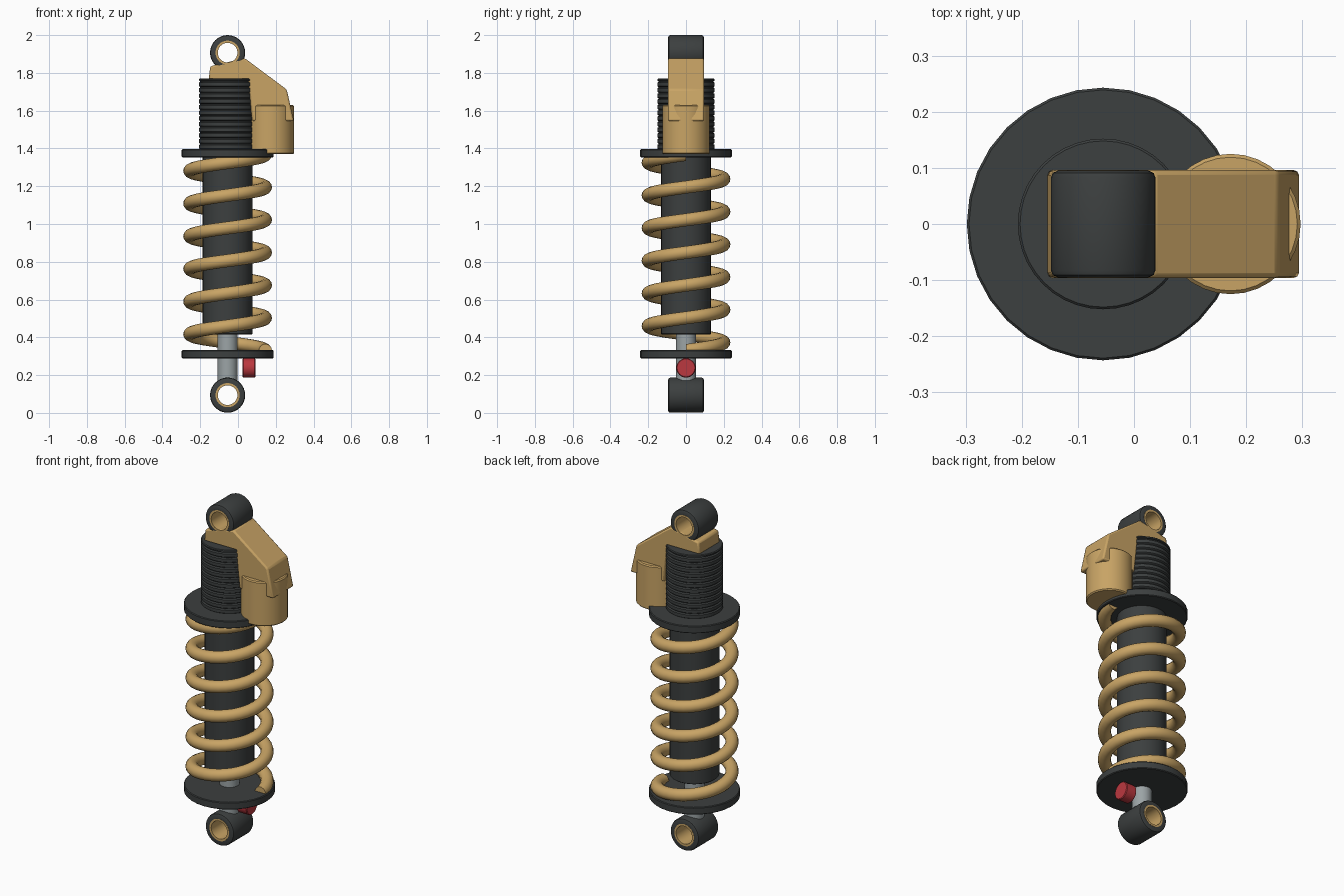
import bpy, bmesh
from math import sin, cos, pi, radians
from mathutils import Matrix

if "Cube" in bpy.data.objects:
    bpy.data.objects.remove(bpy.data.objects["Cube"])

AX = -0.055  # x of the main damper axis


def material(name, rgb):
    m = bpy.data.materials.new(name)
    m.diffuse_color = (*rgb, 1)
    m.use_nodes = True
    m.node_tree.nodes["Principled BSDF"].inputs["Base Color"].default_value = m.diffuse_color
    return m


GOLD = material("gold", (0.58, 0.37, 0.13))
DARK = material("dark", (0.045, 0.05, 0.05))
RED = material("red", (0.5, 0.04, 0.05))
STEEL = material("steel", (0.33, 0.37, 0.38))


def finish(name, bm, mat, angle=35):
    bmesh.ops.recalc_face_normals(bm, faces=bm.faces)
    me = bpy.data.meshes.new(name)
    bm.to_mesh(me)
    bm.free()
    ob = bpy.data.objects.new(name, me)
    bpy.context.collection.objects.link(ob)
    me.materials.append(mat)
    bpy.ops.object.select_all(action='DESELECT')
    ob.select_set(True)
    bpy.context.view_layer.objects.active = ob
    bpy.ops.object.shade_smooth_by_angle(angle=radians(angle))
    return ob


def lathe(name, profile, mat, at=(AX, 0, 0), rot=None, closed=False, n=32):
    """Revolve (radius, height) points; closed makes a tube, else ends are capped."""
    bm = bmesh.new()
    rings = [[bm.verts.new((r * cos(2 * pi * i / n), r * sin(2 * pi * i / n), z))
              for i in range(n)] for r, z in profile]
    pairs = list(zip(rings, rings[1:]))
    if closed:
        pairs.append((rings[-1], rings[0]))
    else:
        bm.faces.new(rings[0])
        bm.faces.new(rings[-1])
    for a, b in pairs:
        for i in range(n):
            j = (i + 1) % n
            bm.faces.new((a[i], a[j], b[j], b[i]))
    m = Matrix.Translation(at)
    if rot:
        m = m @ Matrix.Rotation(pi / 2, 4, rot)
    bm.transform(m)
    return finish(name, bm, mat)


def cylinder(name, r, z0, z1, mat, b=0.004, **kw):
    return lathe(name, [(r - b, z0), (r, z0 + b), (r, z1 - b), (r - b, z1)], mat, **kw)


# Mounting eyes with brass bushings
for label, z in (("upper", 1.907), ("lower", 0.094)):
    h, b = 0.095, 0.012
    lathe(label + "_eye", [(0.061, -h), (0.093 - b, -h), (0.09, -h + 0.004), (0.093, -h + b),
                           (0.093, h - b), (0.09, h - 0.004), (0.093 - b, h), (0.061, h)],
          DARK, at=(AX, 0, z), rot='X', closed=True)
    h = 0.096
    lathe(label + "_bushing", [(0.052, -h), (0.064, -h), (0.064, h), (0.052, h)],
          GOLD, at=(AX, 0, z), rot='X', closed=True)

# Threaded upper body
thread = [(0.145, 1.36)]
for i in range(13):
    z = 1.365 + i * 0.03
    thread += [(0.145, z), (0.152, z + 0.005), (0.152, z + 0.023), (0.145, z + 0.028)]
thread += [(0.145, 1.757), (0.152, 1.759), (0.152, 1.766), (0.148, 1.77)]
lathe("threaded_body", thread, DARK, n=40)

# Damper tube, shaft and spring collars
cylinder("damper_tube", 0.132, 0.415, 1.38, DARK)
cylinder("shaft", 0.053, 0.165, 0.45, STEEL)
cylinder("upper_collar", 0.243, 1.353, 1.396, DARK)
cylinder("lower_collar", 0.243, 0.289, 0.332, DARK)

# Coil spring: wire swept along a helix
bm = bmesh.new()
turns, steps, sides, R, wire = 6, 36, 14, 0.2, 0.035
z0, z1 = 0.33, 1.368
prev = None
for k in range(turns * steps + 1):
    a = 2 * pi * k / steps
    z = z0 + (z1 - z0) * k / (turns * steps)
    ring = []
    for s in range(sides):
        t = 2 * pi * s / sides
        r = R + wire * cos(t)
        ring.append(bm.verts.new((AX + r * cos(a), r * sin(a), z + wire * sin(t))))
    if prev:
        for s in range(sides):
            u = (s + 1) % sides
            bm.faces.new((prev[s], prev[u], ring[u], ring[s]))
    else:
        bm.faces.new(ring)
    prev = ring
bm.faces.new(prev)
finish("coil_spring", bm, GOLD, 60)

# Bridge from the upper eye to the reservoir: extruded side profile
outline = [(-0.155, 1.765), (-0.147, 1.835), (0.035, 1.878), (0.258, 1.712),
           (0.296, 1.545), (0.075, 1.545), (0.052, 1.765)]
bm = bmesh.new()
face = bm.faces.new([bm.verts.new((x, -0.096, z)) for x, z in outline])
ext = bmesh.ops.extrude_face_region(bm, geom=[face])
bmesh.ops.translate(bm, vec=(0, 0.192, 0),
                    verts=[v for v in ext["geom"] if isinstance(v, bmesh.types.BMVert)])
bridge = finish("reservoir_bridge", bm, GOLD)
bev = bridge.modifiers.new("bevel", 'BEVEL')
bev.width = 0.009
bev.segments = 2

# Reservoir and red adjuster knob
cylinder("reservoir", 0.125, 1.37, 1.63, GOLD, at=(0.172, 0, 0), b=0.006)
cylinder("adjuster_knob", 0.051, 0.024, 0.092, RED, at=(0, 0, 0.238), rot='Y')
